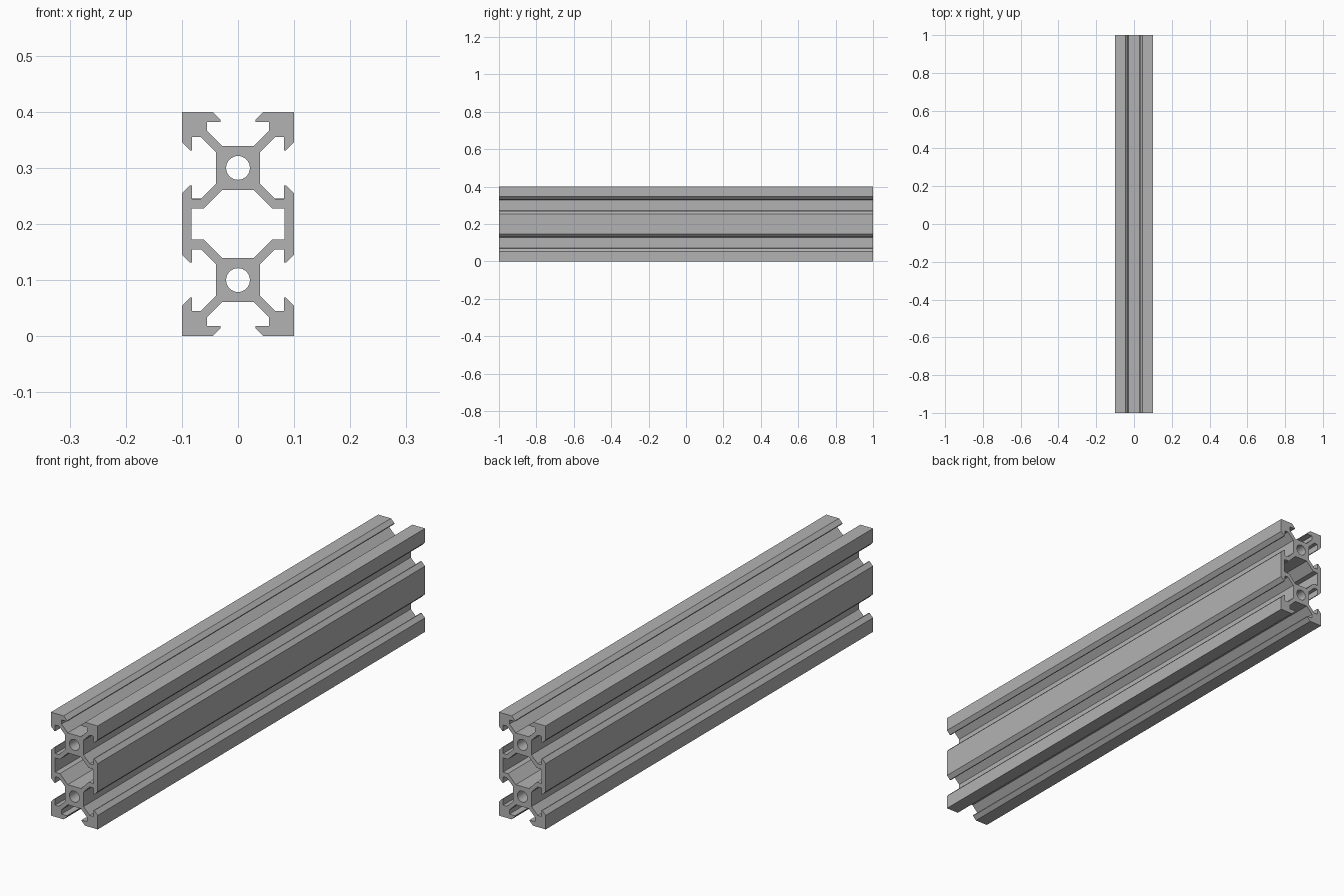
import bpy
from math import cos, sin, tau, radians

cube = bpy.data.objects.get("Cube")
if cube:
    bpy.data.objects.remove(cube, do_unlink=True)

CELL = 0.1          # offset of each bore from the profile centre
BORE = 0.0212

# One material for the whole extrusion
metal = bpy.data.materials.new("aluminium_grey")
metal.use_nodes = True
grey = (0.45, 0.45, 0.45, 1)
metal.diffuse_color = grey
metal.node_tree.nodes["Principled BSDF"].inputs["Base Color"].default_value = grey

# Half of one V-slot: from the slot floor to the outer face (across, outward)
slot = [(0.028, 0.039), (0.055, 0.066), (0.055, 0.082), (0.031, 0.082),
        (0.031, 0.0855), (0.0458, 0.1)]


def mirrored(quarter):
    """Close a first-quadrant path into a loop symmetric in both axes."""
    half = quarter + [(x, -y) for x, y in reversed(quarter)]
    return half + [(-x, y) for x, y in reversed(half)]


def circle(cy, radius, count=32):
    return [(radius * cos(tau * i / count), cy + radius * sin(tau * i / count))
            for i in range(count)]


# Outer quarter: top slot, corner, then both halves of the side slot
top = [(a, CELL + o) for a, o in slot]
side_upper = [(o, CELL + a) for a, o in reversed(slot)]
side_lower = [(o, CELL - a) for a, o in slot]
outer = mirrored(top + [(0.1, 2 * CELL)] + side_upper + side_lower)

# Middle cavity and the two bores
cavity = mirrored([(0.028, 0.061), (0.0615, 0.0275), (0.083, 0.0275)])
loops = [outer, cavity, circle(CELL, BORE), circle(-CELL, BORE)]

# Filled profile extruded along the length
curve = bpy.data.curves.new("slotted_rail", "CURVE")
curve.dimensions = "2D"
curve.fill_mode = "BOTH"
curve.extrude = 1.0
for loop in loops:
    spline = curve.splines.new("POLY")
    spline.points.add(len(loop) - 1)
    for point, (x, y) in zip(spline.points, loop):
        point.co = (x, y, 0, 1)
    spline.use_cyclic_u = True

rail = bpy.data.objects.new("slotted_rail", curve)
bpy.context.collection.objects.link(rail)
rail.rotation_euler = (radians(90), 0, 0)
rail.location.z = 2 * CELL
curve.materials.append(metal)

# Turn into a mesh, weld the caps to the walls, smooth only the bores
bpy.ops.object.select_all(action="DESELECT")
rail.select_set(True)
bpy.context.view_layer.objects.active = rail
bpy.ops.object.convert(target="MESH")
bpy.ops.object.mode_set(mode="EDIT")
bpy.ops.mesh.select_all(action="SELECT")
bpy.ops.mesh.remove_doubles(threshold=0.0001)
bpy.ops.mesh.normals_make_consistent(inside=False)
bpy.ops.object.mode_set(mode="OBJECT")
bpy.ops.object.shade_smooth_by_angle(angle=radians(30))
